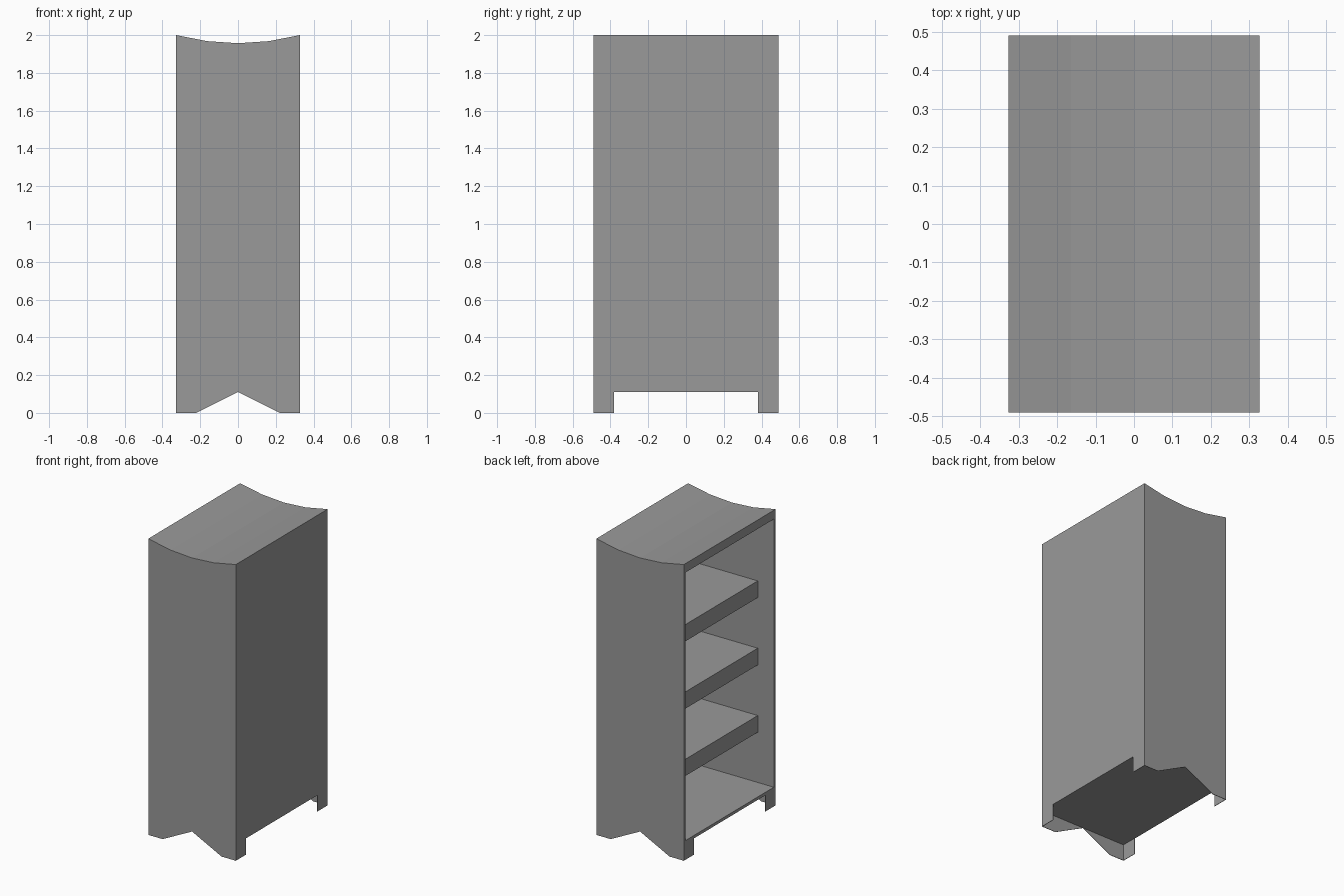
import bpy, bmesh

if "Cube" in bpy.data.objects:
    bpy.data.objects.remove(bpy.data.objects["Cube"])

W, D, H = 0.327, 0.49, 2.0      # half width, half depth, height
T = 0.02                        # board thickness
S = 0.003                       # thickness of the skirt and feet
BASE = 0.11                     # underside of the floor
CEIL = 1.94                     # underside of the top

# Dark grey finish
grey = bpy.data.materials.new("dark_grey")
grey.diffuse_color = (0.32, 0.32, 0.32, 1)
grey.use_nodes = True
grey.node_tree.nodes["Principled BSDF"].inputs["Base Color"].default_value = grey.diffuse_color


def prism(name, pts, axis, a, b):
    """Extrude a 2D profile from a to b: axis 'y' uses (x, z), axis 'x' uses (y, z)."""
    bm = bmesh.new()
    place = (lambda p: (p[0], a, p[1])) if axis == 'y' else (lambda p: (a, p[0], p[1]))
    face = bm.faces.new([bm.verts.new(place(p)) for p in pts])
    ext = bmesh.ops.extrude_face_region(bm, geom=[face])
    move = (0, b - a, 0) if axis == 'y' else (b - a, 0, 0)
    bmesh.ops.translate(bm, vec=move,
                        verts=[v for v in ext['geom'] if isinstance(v, bmesh.types.BMVert)])
    bmesh.ops.recalc_face_normals(bm, faces=bm.faces)
    mesh = bpy.data.meshes.new(name)
    bm.to_mesh(mesh)
    bm.free()
    mesh.materials.append(grey)
    obj = bpy.data.objects.new(name, mesh)
    bpy.context.collection.objects.link(obj)
    return obj


def board(name, x0, x1, y0, y1, z0, z1):
    return prism(name, [(x0, z0), (x1, z0), (x1, z1), (x0, z1)], 'y', y0, y1)


# Dished top edge, from right to left
curve = [(W, 2.0), (W / 2, 1.968), (0, 1.957), (-W / 2, 1.968), (-W, 2.0)]

# Thin outer panels, full height, with a V notch at the foot
panel = [(-W, 0), (-0.22, 0), (0, BASE), (0.22, 0), (W, 0)] + curve
for name, s in (("front", -1), ("rear", 1)):
    prism(f"{name}_panel", panel, 'y', s * D, s * (D - S))
    # Lining that thickens the panel above the floor
    board(f"{name}_lining", -W, W, *sorted((s * (D - S), s * (D - T))), BASE + T, CEIL)

# Top, floor and closed side
Y, YS = D - T, D - S
prism("top", [(-W, CEIL), (W, CEIL)] + curve, 'y', -YS, YS)
board("floor", -W, W, -YS, YS, BASE, BASE + T)
board("closed_side", W - T, W, -Y, Y, BASE + T, CEIL)

# Thick shelves set back from the open side
for i in range(3):
    z = 0.582 + 0.4545 * i
    board(f"shelf_{i + 1}", -W + 0.12, W - T, -Y, Y, z - 0.113, z)

# Thin corner feet below the floor
for sx in (-1, 1):
    for sy in (-1, 1):
        x = sorted((sx * W, sx * (W - S)))
        y = sorted((sy * YS, sy * 0.382))
        side = ("open" if sx < 0 else "closed") + ("_front" if sy < 0 else "_rear")
        board(f"foot_{side}", *x, *y, 0, BASE)
